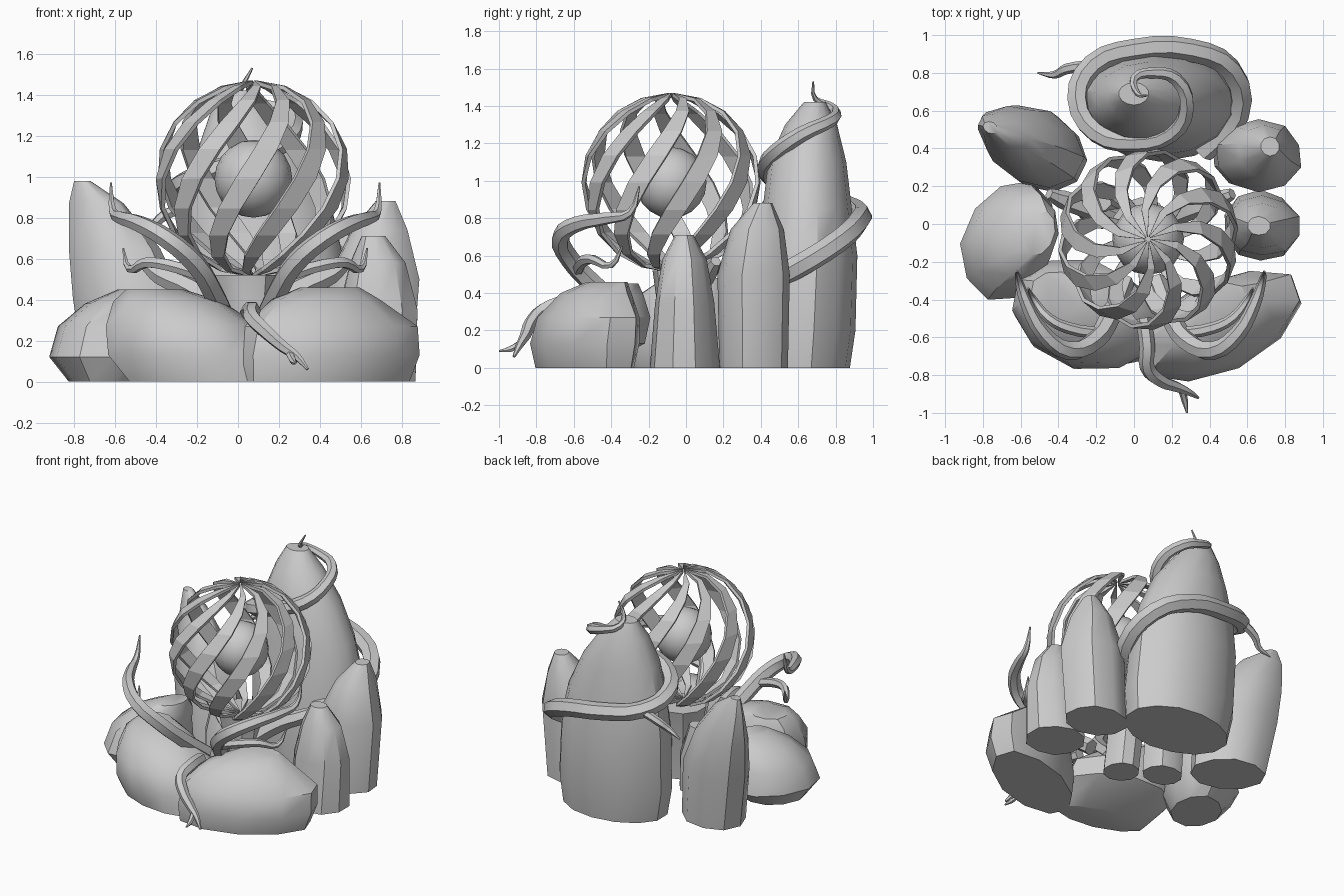
import bpy, bmesh, random
from math import sin, cos, pi, radians

random.seed(4)
if "Cube" in bpy.data.objects:
    bpy.data.objects.remove(bpy.data.objects["Cube"], do_unlink=True)

stone = bpy.data.materials.new("plain grey")
stone.use_nodes = True
grey = (0.6, 0.6, 0.6, 1)
stone.diffuse_color = grey
stone.node_tree.nodes["Principled BSDF"].inputs["Base Color"].default_value = grey


def add_object(name, mesh, smooth_angle=None):
    """Link a mesh as a named object, with optional smoothing by angle."""
    obj = bpy.data.objects.new(name, mesh)
    bpy.context.collection.objects.link(obj)
    mesh.materials.clear()
    mesh.materials.append(stone)
    if smooth_angle:
        bpy.ops.object.select_all(action='DESELECT')
        obj.select_set(True)
        bpy.context.view_layer.objects.active = obj
        bpy.ops.object.shade_smooth_by_angle(angle=radians(smooth_angle))
    return obj


def finish(bm, name, smooth_angle=None):
    bmesh.ops.recalc_face_normals(bm, faces=bm.faces)
    mesh = bpy.data.meshes.new(name)
    bm.to_mesh(mesh)
    bm.free()
    return add_object(name, mesh, smooth_angle)


def rock(name, rings, turn=0, sides=10, rough=0.04):
    """Loft ellipses (x, y, z, radius_x, radius_y) into a chiselled stone."""
    bm = bmesh.new()
    bumps = [1 + random.uniform(-rough, rough) for _ in range(sides)]
    c, s = cos(radians(turn)), sin(radians(turn))
    loops = []
    for x, y, z, rx, ry in rings:
        loop = []
        for i, bump in enumerate(bumps):
            a = 2 * pi * (i + 0.5) / sides
            u, v = rx * bump * cos(a), ry * bump * sin(a)
            loop.append(bm.verts.new((x + u * c - v * s, y + u * s + v * c, z)))
        loops.append(loop)
    for low, high in zip(loops, loops[1:]):
        for i in range(sides):
            j = (i + 1) % sides
            bm.faces.new((low[i], low[j], high[j], high[i]))
    bm.faces.new(loops[0][::-1])
    bm.faces.new(loops[-1])
    return finish(bm, name, 35)


def vine(name, points, thick, thin, mirror_x=None):
    """Sweep a tapering round stem along a smooth path."""
    curve = bpy.data.curves.new(name, 'CURVE')
    curve.dimensions = '3D'
    curve.bevel_depth = 1
    curve.bevel_resolution = 1
    curve.resolution_u = 3
    curve.use_fill_caps = True
    spline = curve.splines.new('BEZIER')
    last = len(points) - 1
    spline.bezier_points.add(last)
    for i, (bp, co) in enumerate(zip(spline.bezier_points, points)):
        x, y, z = co
        bp.co = (x if mirror_x is None else 2 * mirror_x - x, y, z)
        bp.handle_left_type = bp.handle_right_type = 'AUTO'
        bp.radius = thick + (thin - thick) * (i / last) ** 2.5
    helper = bpy.data.objects.new(name + "_path", curve)
    bpy.context.collection.objects.link(helper)
    graph = bpy.context.evaluated_depsgraph_get()
    mesh = bpy.data.meshes.new_from_object(helper.evaluated_get(graph))
    bpy.data.objects.remove(helper, do_unlink=True)
    return add_object(name, mesh, 40)


# Ring of stones
rock("back_spire", [
    (.15, .61, 0, .39, .27), (.14, .62, .2, .42, .29), (.12, .64, .6, .41, .28),
    (.1, .65, .85, .37, .24), (.07, .65, 1.1, .28, .21),
    (.03, .67, 1.3, .17, .14), (0, .69, 1.42, .08, .06)], sides=14, rough=.02)
rock("back_left_stone", [
    (.63, .36, 0, .22, .18), (.66, .36, .5, .23, .19),
    (.69, .38, .74, .14, .14), (.72, .41, .88, .05, .05)])
rock("left_stone", [
    (.67, -.01, 0, .2, .19), (.68, -.01, .35, .2, .16),
    (.68, -.01, .58, .14, .12), (.66, -.01, .71, .06, .05)])
rock("back_right_stone", [
    (-.49, .38, 0, .25, .2), (-.53, .41, .4, .28, .2),
    (-.6, .45, .65, .23, .16), (-.69, .49, .87, .14, .08),
    (-.76, .51, .98, .04, .03)], turn=-25)
rock("right_boulder", [
    (-.65, -.13, 0, .17, .21), (-.66, -.09, .12, .25, .33),
    (-.64, -.08, .27, .23, .29), (-.57, -.06, .38, .17, .22),
    (-.5, -.05, .45, .08, .12)], turn=-20)
rock("front_right_boulder", [
    (-.23, -.61, 0, .32, .12), (-.25, -.49, .13, .4, .28),
    (-.28, -.46, .27, .38, .28), (-.35, -.42, .39, .27, .2),
    (-.41, -.37, .45, .14, .12)], turn=-14)
rock("front_left_boulder", [
    (.43, -.54, 0, .44, .22), (.45, -.54, .13, .47, .25),
    (.46, -.52, .27, .45, .23), (.43, -.48, .4, .28, .17),
    (.45, -.42, .46, .15, .1)], turn=25)

# Pedestal under the cage and a small stone beside it
rock("pedestal", [
    (.07, -.05, 0, .12, .12), (.05, -.03, .3, .12, .12),
    (.04, -.02, .52, .16, .16)], rough=.02)
rock("inner_stone", [
    (-.17, .09, 0, .14, .12), (-.18, .1, .25, .14, .12), (-.2, .12, .48, .08, .06)])

# Vine coiled around the spire
vine("spire_vine", [
    (.36, .38, .44), (.55, .58, .53), (.51, .82, .68), (.3, .92, .78),
    (0, .92, .83), (-.22, .84, .87), (-.3, .66, .93), (-.2, .48, 1),
    (0, .43, 1.07), (.2, .48, 1.15), (.28, .62, 1.25), (.22, .77, 1.32),
    (.1, .8, 1.36), (0, .77, 1.4), (.02, .69, 1.44), (.07, .68, 1.53)], .062, .005)
vine("spire_vine_twig", [
    (-.22, .84, .87), (-.36, .82, .81), (-.42, .79, .76), (-.51, .8, .72)], .03, .005)

# Mirrored vines holding the cage
arm = [(.12, -.3, .28), (.2, -.5, .45), (.28, -.62, .58), (.42, -.67, .7),
       (.55, -.58, .77), (.64, -.42, .8), (.68, -.3, .83), (.69, -.25, .97)]
branch = [(.25, -.58, .52), (.42, -.55, .57), (.52, -.5, .58),
          (.6, -.4, .55), (.63, -.34, .65)]
back_arm = [(.1, 0, .3), (.3, .08, .45), (.45, .13, .52), (.52, .16, .57)]
for side, axis in (("left", None), ("right", 0.035)):
    vine(side + "_vine", arm, .055, .005, axis)
    vine(side + "_vine_branch", branch, .032, .005, axis)
    vine(side + "_back_vine", back_arm, .06, .03, axis)

# Creeping front vine
vine("front_vine", [
    (.05, -.5, .34), (.07, -.65, .35), (.07, -.76, .31), (.14, -.83, .24),
    (.22, -.86, .17), (.29, -.89, .12), (.34, -.92, .06)], .042, .008)
vine("front_vine_twig", [
    (.25, -.87, .14), (.27, -.94, .1), (.28, -1, .09)], .02, .005)

# Spiral cage of twisted ribs
centre = (0.075, -0.08, 0.99)
radius, ribs, steps = 0.47, 10, 10
twist, half_width = radians(115), 0.13
bm = bmesh.new()
for r in range(ribs):
    rows = []
    for k in range(steps + 1):
        t = 0.01 + 0.98 * k / steps
        lon = 2 * pi * r / ribs - twist * t
        row = []
        for edge in (-half_width, half_width):
            a = lon + edge
            row.append(bm.verts.new((radius * sin(pi * t) * cos(a),
                                     radius * sin(pi * t) * sin(a),
                                     radius * cos(pi * t))))
        rows.append(row)
    for top, low in zip(rows, rows[1:]):
        bm.faces.new((top[0], low[0], low[1], top[1]))
cage = finish(bm, "cage")
cage.location = centre
shell = cage.modifiers.new("thickness", 'SOLIDIFY')
shell.thickness = 0.02
shell.offset = 0

# Ball inside the cage
bm = bmesh.new()
bmesh.ops.create_uvsphere(bm, u_segments=16, v_segments=10, radius=0.19)
ball = finish(bm, "inner_ball", 40)
ball.location = centre
